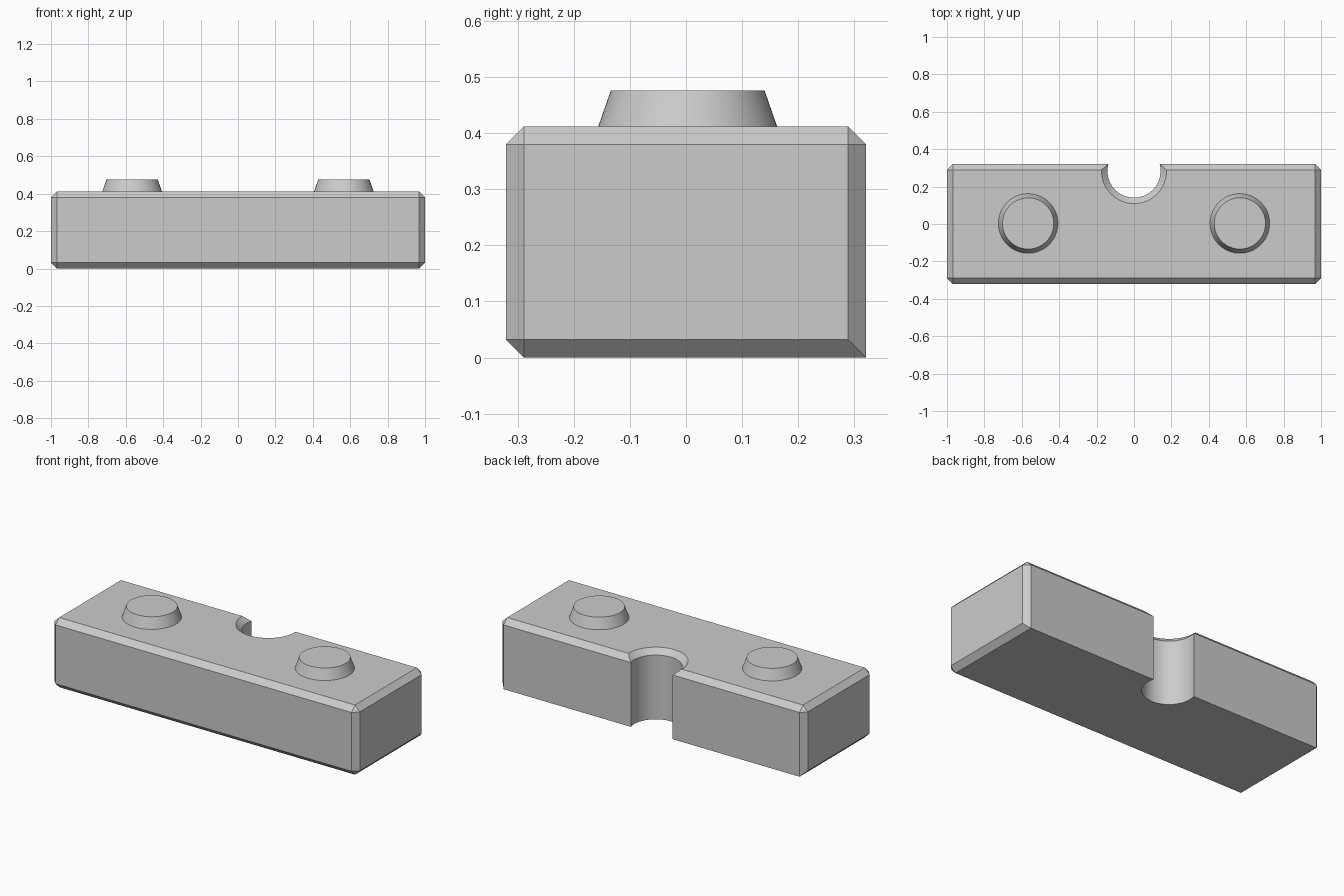
import bpy, bmesh, math

old = bpy.data.objects.get("Cube")
if old:
    bpy.data.objects.remove(old, do_unlink=True)

HALF_Y, TOP, CHAMFER = 0.321, 0.412, 0.032
NOTCH_Y, NOTCH_R = 0.283, 0.142

grey = bpy.data.materials.new("plain grey")
grey.use_nodes = True
colour = (0.6, 0.6, 0.6, 1)
grey.diffuse_color = colour
grey.node_tree.nodes["Principled BSDF"].inputs["Base Color"].default_value = colour


def add_object(name, bm):
    bmesh.ops.recalc_face_normals(bm, faces=bm.faces)
    mesh = bpy.data.meshes.new(name)
    bm.to_mesh(mesh)
    bm.free()
    mesh.materials.append(grey)
    obj = bpy.data.objects.new(name, mesh)
    bpy.context.collection.objects.link(obj)
    return obj


def make_active(obj):
    bpy.ops.object.select_all(action='DESELECT')
    obj.select_set(True)
    bpy.context.view_layer.objects.active = obj


def turned(name, profile, x, y, sides=64):
    """Closed solid of revolution from (radius, z) pairs."""
    bm = bmesh.new()
    rings = [[bm.verts.new((x + r * math.cos(math.tau * i / sides),
                            y + r * math.sin(math.tau * i / sides), z))
              for i in range(sides)] for r, z in profile]
    for low, high in zip(rings, rings[1:]):
        for i in range(sides):
            j = (i + 1) % sides
            bm.faces.new((low[i], low[j], high[j], high[i]))
    bm.faces.new(rings[0])
    bm.faces.new(rings[-1])
    return add_object(name, bm)


# Block, chamfered on every edge except the lower back one
bm = bmesh.new()
bmesh.ops.create_cube(bm, size=1)
for v in bm.verts:
    v.co = (v.co.x * 2, v.co.y * 2 * HALF_Y, (v.co.z + 0.5) * TOP)
edges = [e for e in bm.edges
         if not all(v.co.y > 0 and v.co.z < 0.1 for v in e.verts)]
bmesh.ops.bevel(bm, geom=edges, offset=CHAMFER * math.sqrt(0.5) * math.sqrt(2),
                offset_type='OFFSET', segments=1, affect='EDGES')
block = add_object("block", bm)

# Round notch in the back, flared at its upper rim
cutter = turned("notch_cutter", [(NOTCH_R, -0.1), (NOTCH_R, TOP - CHAMFER),
                                 (NOTCH_R + 0.1, TOP - CHAMFER + 0.1)], 0, NOTCH_Y)
cutter.hide_render = True
cut = block.modifiers.new("notch", 'BOOLEAN')
cut.operation = 'DIFFERENCE'
cut.solver = 'EXACT'
cut.object = cutter
make_active(block)
bpy.ops.object.modifier_apply(modifier=cut.name)
bpy.data.objects.remove(cutter, do_unlink=True)

# Tapered pegs on top
parts = [block]
for side, x in (("right", -0.566), ("left", 0.566)):
    parts.append(turned(side + "_peg", [(0.16, TOP - 0.002), (0.137, 0.476)], x, 0.003))

for obj in parts:
    make_active(obj)
    bpy.ops.object.shade_smooth_by_angle(angle=math.radians(25))
